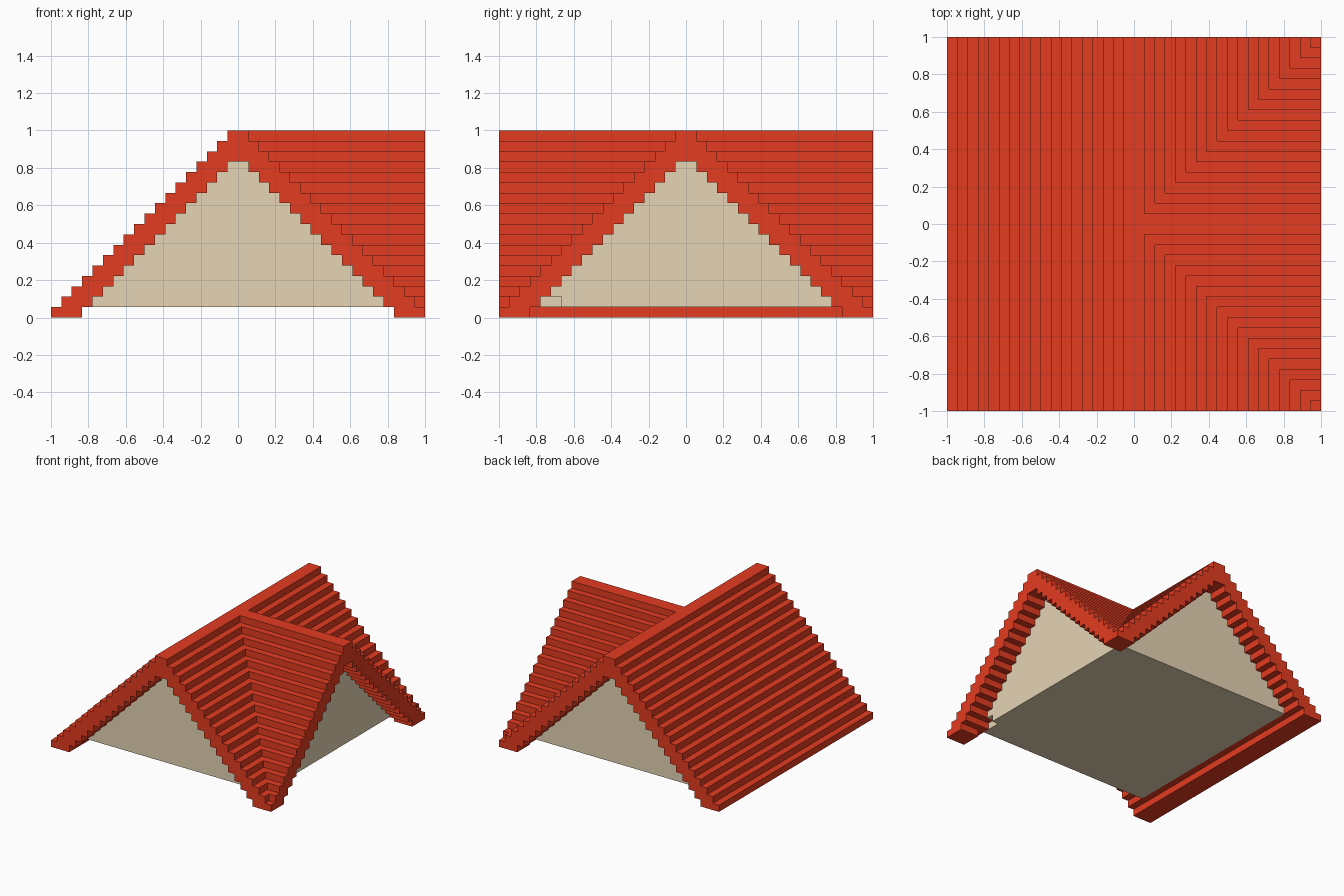
import bpy
import bmesh

cube = bpy.data.objects.get("Cube")
if cube:
    bpy.data.objects.remove(cube, do_unlink=True)

HALF = 18            # half width, and number of courses
THICK = 3            # roof thickness in blocks
INNER = HALF - THICK
UNIT = 1 / HALF      # size of one block


def flat_material(name, color):
    mat = bpy.data.materials.new(name)
    mat.use_nodes = True
    mat.diffuse_color = (*color, 1)
    mat.node_tree.nodes["Principled BSDF"].inputs["Base Color"].default_value = (*color, 1)
    return mat


def add_course(bm, outline, level):
    """Extrude a plan outline by one block at the given level."""
    verts = [bm.verts.new((x * UNIT, y * UNIT, level * UNIT)) for x, y in outline]
    face = bm.faces.new(verts)
    top = bmesh.ops.extrude_face_region(bm, geom=[face])["geom"]
    moved = [v for v in top if isinstance(v, bmesh.types.BMVert)]
    bmesh.ops.translate(bm, verts=moved, vec=(0, 0, UNIT))


def finish(bm, name, mat):
    bmesh.ops.recalc_face_normals(bm, faces=bm.faces[:])
    mesh = bpy.data.meshes.new(name)
    bm.to_mesh(mesh)
    bm.free()
    mesh.materials.append(mat)
    obj = bpy.data.objects.new(name, mesh)
    bpy.context.collection.objects.link(obj)
    return obj


tile_red = flat_material("tile red", (0.78, 0.045, 0.015))
plaster = flat_material("plaster beige", (0.79, 0.66, 0.46))

# Plain slope: straight stepped courses along the whole length
bm = bmesh.new()
for k in range(HALF):
    inner, outer = max(INNER - k, 0), HALF - k
    add_course(bm, [(-outer, -HALF), (-inner, -HALF), (-inner, HALF), (-outer, HALF)], k)
finish(bm, "plain_roof_slope", tile_red)

# Valley slopes: L-shaped courses where the side gable meets the main roof
for side, name in ((-1, "front_valley_roof"), (1, "back_valley_roof")):
    bm = bmesh.new()
    for k in range(HALF):
        inner, outer = max(INNER - k, 0), HALF - k
        plan = [(inner, inner), (HALF, inner), (HALF, outer),
                (outer, outer), (outer, HALF), (inner, HALF)]
        if k == 0:      # lowest course is a plain corner block
            plan = [(inner, inner), (HALF, inner), (HALF, HALF), (inner, HALF)]
        add_course(bm, [(x, side * y) for x, y in plan], k)
    finish(bm, name, tile_red)

# Attic body: T-shaped courses that form the recessed gable walls and floor
bm = bmesh.new()
for k in range(1, INNER):
    n = INNER - k
    notch = -n + 2 if k == 1 else -n     # small gap low in the side wall
    add_course(bm, [(-n, -INNER), (n, -INNER), (n, notch), (INNER, notch),
                    (INNER, n), (n, n), (n, INNER), (-n, INNER)], k)
finish(bm, "attic_gable_walls", plaster)
